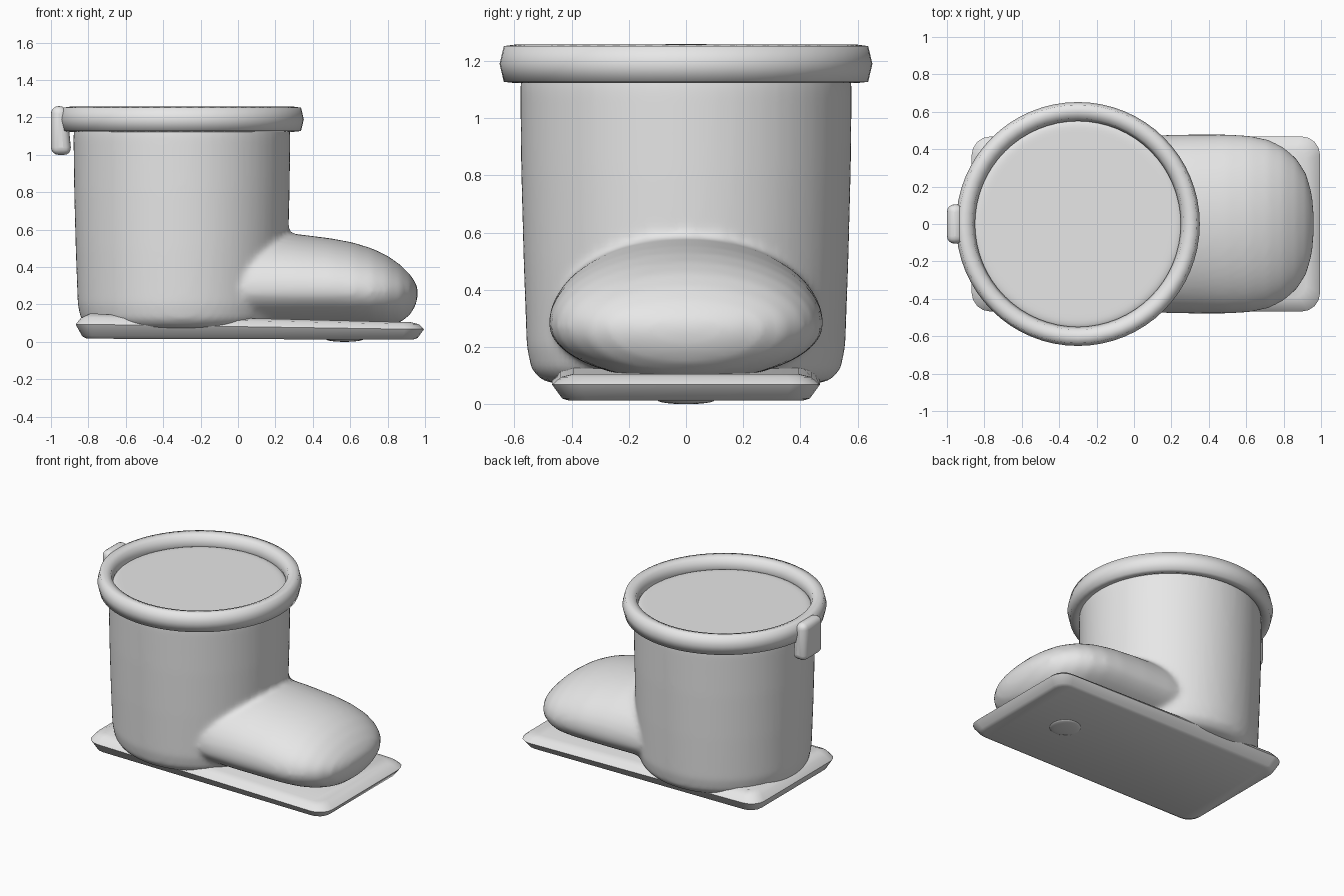
import bpy, bmesh
from math import sin, cos, pi, radians

if "Cube" in bpy.data.objects:
    bpy.data.objects.remove(bpy.data.objects["Cube"], do_unlink=True)

grey = bpy.data.materials.new("plain grey")
grey.use_nodes = True
grey.diffuse_color = (0.8, 0.8, 0.8, 1)
grey.node_tree.nodes["Principled BSDF"].inputs["Base Color"].default_value = (0.8, 0.8, 0.8, 1)

SHAFT_X = -0.3


def finish(name, bm, angle=60):
    """Turn a bmesh into a smooth shaded grey object."""
    bmesh.ops.recalc_face_normals(bm, faces=bm.faces)
    mesh = bpy.data.meshes.new(name)
    bm.to_mesh(mesh)
    bm.free()
    mesh.materials.append(grey)
    ob = bpy.data.objects.new(name, mesh)
    bpy.context.collection.objects.link(ob)
    smooth(ob, angle)
    return ob


def smooth(ob, angle):
    bpy.ops.object.select_all(action='DESELECT')
    ob.select_set(True)
    bpy.context.view_layer.objects.active = ob
    bpy.ops.object.shade_smooth_by_angle(angle=radians(angle))


def loft(bm, rings, closed=False):
    """Skin a list of equally long point rings, capping or closing the ends."""
    loops = [[bm.verts.new(p) for p in ring] for ring in rings]
    n = len(loops[0])
    pairs = list(zip(loops, loops[1:])) + ([(loops[-1], loops[0])] if closed else [])
    for a, b in pairs:
        for i in range(n):
            j = (i + 1) % n
            bm.faces.new((a[i], a[j], b[j], b[i]))
    if not closed:
        bm.faces.new(loops[0])
        bm.faces.new(loops[-1])


def circle(r, z, n=64):
    return [(SHAFT_X + r * cos(2 * pi * i / n), r * sin(2 * pi * i / n), z) for i in range(n)]


def rounded_rect(x0, x1, half, r, z, steps=4):
    """Outline of a rectangle with round corners, z given as a function of x."""
    pts = []
    corners = [(x1 - r, half - r), (x0 + r, half - r), (x0 + r, r - half), (x1 - r, r - half)]
    for k, (cx, cy) in enumerate(corners):
        for s in range(steps + 1):
            a = pi / 2 * (k + s / steps)
            x = cx + r * cos(a)
            pts.append((x, cy + r * sin(a), z(x)))
    return pts


# Boot body: round shaft and bulging foot, fused with a soft seam
bm = bmesh.new()
shaft = [(0.44, 0.07), (0.50, 0.08), (0.54, 0.12), (0.557, 0.2), (0.568, 0.5),
         (0.576, 0.8), (0.58, 1.1), (0.575, 1.16), (0.55, 1.185)]
loft(bm, [circle(r, z) for r, z in shaft])

# Foot stations: x, half width, bottom, widest height, top
foot = [(-0.1, 0.46, 0.08, 0.28, 0.60), (0.1, 0.475, 0.08, 0.28, 0.592),
        (0.3, 0.48, 0.08, 0.28, 0.578), (0.5, 0.48, 0.08, 0.28, 0.553),
        (0.62, 0.472, 0.08, 0.275, 0.53), (0.72, 0.45, 0.08, 0.27, 0.498),
        (0.80, 0.41, 0.085, 0.27, 0.46), (0.87, 0.35, 0.105, 0.265, 0.41),
        (0.92, 0.27, 0.145, 0.265, 0.36), (0.95, 0.17, 0.195, 0.265, 0.315),
        (0.962, 0.05, 0.25, 0.265, 0.28)]
rings = []
for x, w, low, mid, top in foot:
    ring = []
    for i in range(48):
        c, s = cos(2 * pi * i / 48), sin(2 * pi * i / 48)
        ring.append((x, w * c, mid + s * (top - mid if s > 0 else mid - low)))
    rings.append(ring)
loft(bm, rings)
boot = finish("boot_body", bm)
mod = boot.modifiers.new("fuse", 'REMESH')
mod.mode = 'VOXEL'
mod.voxel_size = 0.018
mod.use_smooth_shade = True
soft = boot.modifiers.new("soften", 'SMOOTH')
soft.factor = 0.5
soft.iterations = 8

# Rolled collar around the opening
bm = bmesh.new()
collar = [(0.652, 1.19), (0.637, 1.252), (0.60, 1.257), (0.565, 1.245), (0.55, 1.19),
          (0.565, 1.135), (0.60, 1.123), (0.637, 1.127)]
loft(bm, [circle(r, z) for r, z in collar], closed=True)
finish("collar", bm, 80)

# Flat sole with a raised heel end
bm = bmesh.new()


def lift(base, amount):
    return lambda x: base + amount * min(1, max(0, (-0.55 - x) / 0.2))


levels = [(0.06, 0.012, 0.005), (0.035, 0.02, 0.01), (0.0, 0.068, 0.025),
          (0.03, 0.095, 0.035), (0.075, 0.106, 0.045)]
loft(bm, [rounded_rect(-0.868 + d, 0.995 - d, 0.468 - d, 0.1 - d / 2, lift(z, up))
          for d, z, up in levels])
bmesh.ops.triangulate(bm, faces=[f for f in bm.faces if len(f.verts) > 4])
finish("sole", bm, 50)

# Shallow stud under the toe
bm = bmesh.new()
bmesh.ops.create_uvsphere(bm, u_segments=24, v_segments=12, radius=1)
for v in bm.verts:
    v.co = (0.57 + 0.1 * v.co.x, 0.1 * v.co.y, 0.014 + 0.014 * v.co.z)
finish("sole_stud", bm)

# Pull tab draped over the back of the collar
bm = bmesh.new()
bmesh.ops.create_cube(bm, size=1)
for v in bm.verts:
    v.co = (-0.945 + 0.11 * v.co.x, 0.21 * v.co.y, 1.13 + 0.26 * v.co.z)
    if v.co.z > 1.2 and v.co.x > -0.94:
        v.co.x -= 0.025
tab = finish("pull_tab", bm, 80)
bev = tab.modifiers.new("round", 'BEVEL')
bev.width = 0.04
bev.segments = 4
